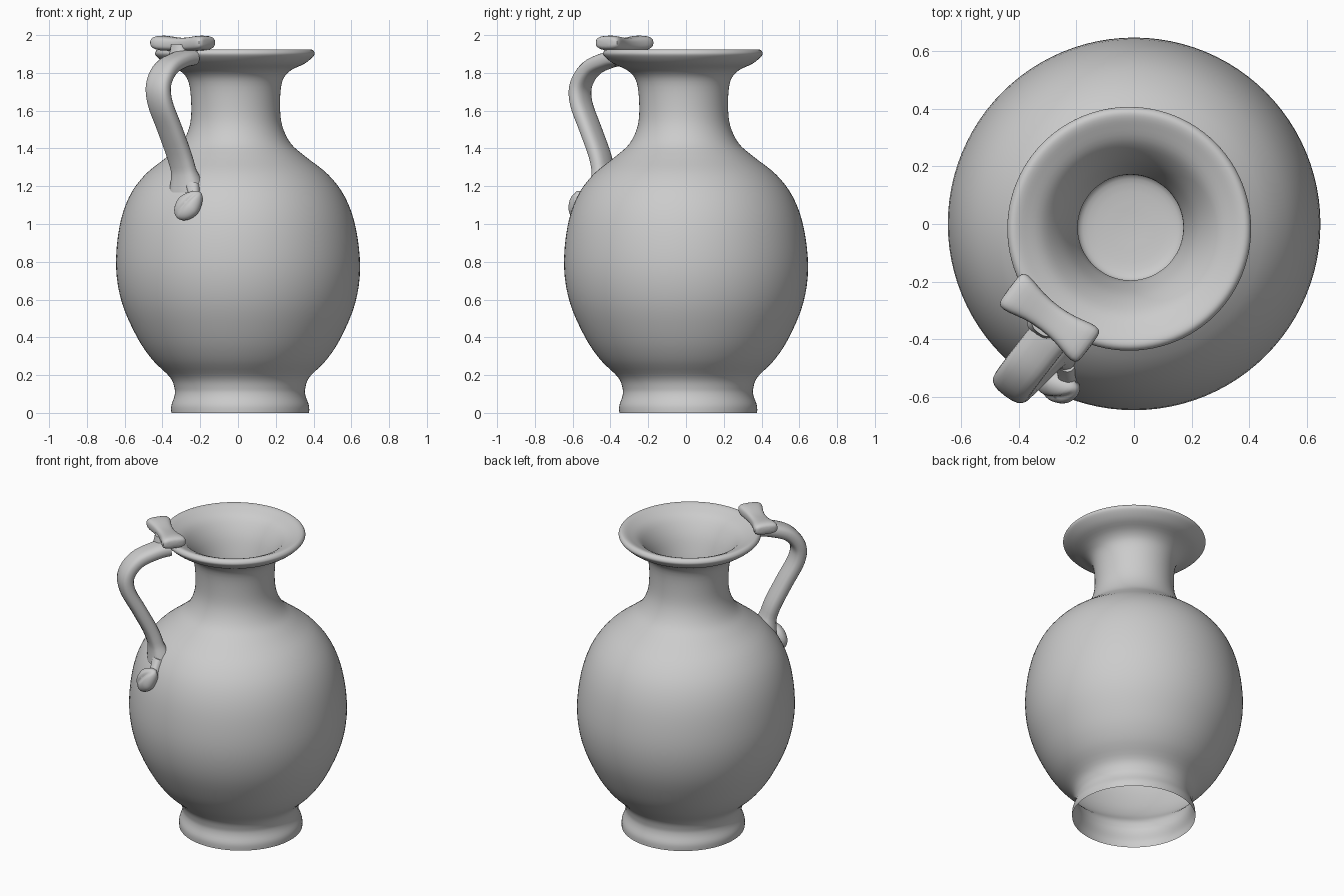
import bpy, bmesh, math
from mathutils import Vector

if "Cube" in bpy.data.objects:
    bpy.data.objects.remove(bpy.data.objects["Cube"], do_unlink=True)

# one plain fired clay colour
clay = bpy.data.materials.new("grey_clay")
clay.use_nodes = True
clay.diffuse_color = (0.6, 0.6, 0.6, 1)
clay.node_tree.nodes["Principled BSDF"].inputs["Base Color"].default_value = (0.6, 0.6, 0.6, 1)


def finish(name, bm, angle=50, levels=0):
    bmesh.ops.recalc_face_normals(bm, faces=bm.faces)
    me = bpy.data.meshes.new(name)
    bm.to_mesh(me)
    bm.free()
    me.materials.append(clay)
    ob = bpy.data.objects.new(name, me)
    bpy.context.collection.objects.link(ob)
    if levels:
        ob.modifiers.new("smooth", "SUBSURF").levels = levels
        ob.modifiers["smooth"].render_levels = levels
    bpy.ops.object.select_all(action="DESELECT")
    ob.select_set(True)
    bpy.context.view_layer.objects.active = ob
    bpy.ops.object.shade_smooth_by_angle(angle=math.radians(angle))


def skin(bm, rings, cap_start=True):
    """Bridge closed rings of points and cap the ends."""
    loops = [[bm.verts.new(p) for p in ring] for ring in rings]
    n = len(loops[0])
    for a, b in zip(loops, loops[1:]):
        for i in range(n):
            j = (i + 1) % n
            bm.faces.new((a[i], a[j], b[j], b[i]))
    if cap_start:
        bm.faces.new(loops[0])
    bm.faces.new(loops[-1])


def spline(pts, steps=4):
    """Smooth curve through the given points."""
    pts = [Vector(p) for p in pts]
    ext = [pts[0]] + pts + [pts[-1]]
    out = []
    for a, b, c, d in zip(ext, ext[1:], ext[2:], ext[3:]):
        for k in range(steps):
            t = k / steps
            out.append(0.5 * (2 * b + (c - a) * t + (2 * a - 5 * b + 4 * c - d) * t * t
                              + (3 * b - a - 3 * c + d) * t ** 3))
    return out + [pts[-1]]


def oval(center, u, v, ru, rv, n=20, power=0.75):
    """Rounded-box cross-section spanned by u and v."""
    ring = []
    for i in range(n):
        a = math.tau * i / n
        c, s = math.cos(a), math.sin(a)
        ring.append(center + u * ru * math.copysign(abs(c) ** power, c)
                    + v * rv * math.copysign(abs(s) ** power, s))
    return ring


# jug body: hollow open foot, belly, neck, flared rim and throat turned as one profile
foot_to_rim = spline([
    (0.365, 0, 0), (0.364, 0, 0.04), (0.347, 0, 0.09), (0.346, 0, 0.13), (0.37, 0, 0.19),
    (0.46, 0, 0.28), (0.54, 0, 0.4), (0.617, 0, 0.58), (0.646, 0, 0.77), (0.626, 0, 0.98),
    (0.573, 0, 1.14), (0.486, 0, 1.26), (0.368, 0, 1.355), (0.29, 0, 1.425), (0.245, 0, 1.52),
    (0.235, 0, 1.63), (0.247, 0, 1.75), (0.29, 0, 1.81), (0.37, 0, 1.85), (0.417, 0, 1.89),
    (0.42, 0, 1.912), (0.4, 0, 1.925), (0.36, 0, 1.912), (0.295, 0, 1.873), (0.237, 0, 1.79),
    (0.2, 0, 1.69), (0.183, 0, 1.61), (0.188, 0, 1.53), (0.15, 0, 1.5), (0.03, 0, 1.49)])
rings = []
for p in foot_to_rim:
    lean = 0.012 * (1 - p.z / 0.8)
    rings.append([Vector((lean + p.x * math.cos(math.tau * i / 96),
                          lean + p.x * math.sin(math.tau * i / 96), p.z)) for i in range(96)])
bm = bmesh.new()
skin(bm, rings, cap_start=False)
finish("jug_body", bm)

# strap handle, a flattened band arching from rim to shoulder
side = Vector((0.8, -0.6, 0))
outward = Vector((-0.6, -0.8, 0))
up = Vector((0, 0, 1))
path = spline([(-0.262, -0.35, 1.88), (-0.31, -0.41, 1.868), (-0.38, -0.5, 1.825), (-0.42, -0.555, 1.74),
               (-0.412, -0.555, 1.64), (-0.36, -0.505, 1.5), (-0.31, -0.455, 1.36),
               (-0.28, -0.435, 1.25), (-0.268, -0.425, 1.18)], 5)
rings = []
for i, p in enumerate(path):
    tangent = (path[min(i + 1, len(path) - 1)] - path[max(i - 1, 0)]).normalized()
    flare = 0.028 * max(0, 1 - (p.z - 1.18) / 0.1)
    rings.append(oval(p, side, tangent.cross(side).normalized(), 0.072 + flare, 0.043 + flare))
bm = bmesh.new()
skin(bm, rings)
finish("handle", bm)

# thumb rest: bow-tie bar lying across the handle on the rim
center = Vector((-0.293, -0.325, 1.95))
stations = [(0.174, 0.055, 0.018), (0.164, 0.074, 0.034), (0.13, 0.074, 0.042),
            (0.07, 0.056, 0.037), (0.0, 0.05, 0.033)]
stations = [(-s, w, h) for s, w, h in stations] + stations[-2::-1]
bm = bmesh.new()
skin(bm, [oval(center + side * s + up * 0.06 * abs(s), outward, up, w, h, 20, 0.65) for s, w, h in stations])
finish("thumb_rest", bm, 60, 1)

# collar joining thumb rest to rim and handle
bm = bmesh.new()
skin(bm, [oval(center + outward * 0.02 + up * z, outward, side, r, r)
          for z, r in ((-0.07, 0.06), (-0.03, 0.05), (0, 0.045))])
finish("thumb_rest_base", bm)

# leaf-shaped ornament below the handle, with a central crease and a stalk
normal = Vector((-0.42, -0.84, 0.34)).normalized()
across = up.cross(normal).normalized()
upward = normal.cross(across)
leaf_axis = (upward + across * 0.8).normalized()
leaf_side = leaf_axis.cross(normal)
leaf_center = Vector((-0.26, -0.566, 1.1))
bm = bmesh.new()
bmesh.ops.create_uvsphere(bm, u_segments=32, v_segments=20, radius=1)
for v in bm.verts:
    x, y, z = v.co
    taper = 1 - 0.3 * max(0, y)
    crease = 1 - 0.25 * math.exp(-(x / 0.2) ** 2)
    v.co = (leaf_center + leaf_side * x * 0.07 * taper + leaf_axis * y * 0.092
            + normal * z * 0.05 * crease)
finish("leaf_ornament", bm, 80)

root = Vector((-0.24, -0.475, 1.21))
tip = leaf_center + leaf_axis * 0.04 - normal * 0.015
bm = bmesh.new()
skin(bm, [oval(tip.lerp(root, t), across, normal, r, r * 0.9) for t, r in ((0, 0.03), (0.5, 0.032), (1, 0.04))])
finish("leaf_stalk", bm)
